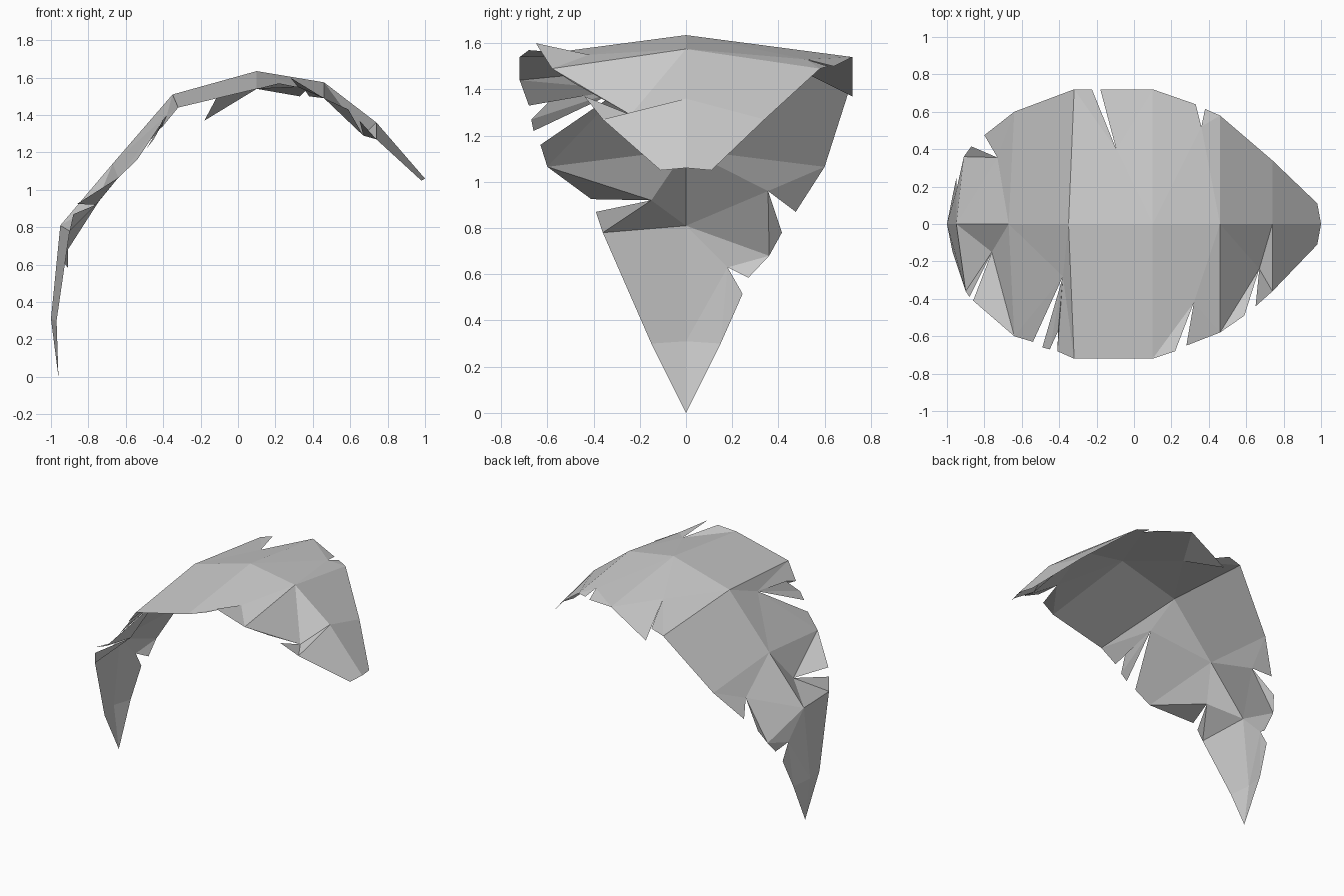
import bpy
import bmesh

cube = bpy.data.objects.get("Cube")
if cube:
    bpy.data.objects.remove(cube, do_unlink=True)


def make_material(name, value):
    mat = bpy.data.materials.new(name)
    mat.use_nodes = True
    colour = (value, value, value, 1.0)
    mat.diffuse_color = colour
    mat.node_tree.nodes["Principled BSDF"].inputs["Base Color"].default_value = colour
    return mat


# Midrib from the blunt stem end, over the crest, down to the hanging tip
midrib = [(1, 0, 1.06), (.74, 0, 1.36), (.46, 0, 1.575), (.1, 0, 1.635),
          (-.35, 0, 1.51), (-.67, 0, 1.14), (-.95, 0, .81), (-1, 0, .31), (-.96, 0, 0)]

# Rim points facing each midrib point, shared by both halves where possible
back_rim = [(.98, .11, 1.05), (.74, .34, 1.27), (.46, .58, 1.49), (.1, .72, 1.54),
            (-.32, .72, 1.44), (-.64, .6, 1.065), (-.91, .36, .68), (-.97, .15, .3)]
front_rim = [(x, -y, z) for x, y, z in back_rim]
front_rim[1] = (.74, -.36, 1.27)
front_rim[6] = (-.9, -.36, .78)

# Tears by segment: position of the deepest point, then the torn rim points
back_tears = {
    2: (1, [(.38, .615, 1.5), (.36, .52, 1.53), (.33, .64, 1.5)]),
    3: (1, [(-.18, .72, 1.37), (-.095, .4, 1.53), (-.225, .72, 1.47)]),
    5: (1, [(-.8, .475, .87), (-.73, .355, .96), (-.87, .415, .78)]),
    6: (1, [(-.91, .27, .585), (-.95, .18, .63), (-.95, .245, .515)]),
}
front_tears = {
    1: (1, [(.65, -.44, 1.37), (.67, -.24, 1.29), (.59, -.49, 1.43)]),
    2: (1, [(.28, -.65, 1.6), (.32, -.42, 1.55), (.22, -.68, 1.57)]),
    4: (4, [(-.41, -.68, 1.33), (-.405, -.57, 1.37), (-.45, -.67, 1.27),
            (-.49, -.66, 1.22), (-.38, -.28, 1.4), (-.54, -.63, 1.16)]),
    5: (1, [(-.86, -.41, .925), (-.76, -.15, .92), (-.88, -.39, .87)]),
}
# Segment order in the list above runs from stem to tip
front_tears[1][1].sort(key=lambda p: -p[0] if p[1] < -.3 else -.62)


def add_face(bm, points, flip):
    if flip:
        points = points[::-1]
    bm.faces.new([bm.verts.new(p) for p in points])


def build_half(bm, rim, tears, flip):
    """One side of the blade; torn segments fan out from their deepest point."""
    for i in range(len(rim) - 1):
        deepest, torn = tears.get(i, (None, []))
        outline = [midrib[i], rim[i], *torn, rim[i + 1], midrib[i + 1]]
        if deepest is None:
            add_face(bm, outline, flip)
            continue
        start = deepest + 2
        ring = outline[start:] + outline[:start]
        for a, b in zip(ring[1:], ring[2:]):
            add_face(bm, [ring[0], a, b], flip)
    # Pointed tip
    add_face(bm, [midrib[-2], rim[-1], midrib[-1]], flip)


# Curled leaf blade
bm = bmesh.new()
build_half(bm, back_rim, back_tears, False)
build_half(bm, front_rim, front_tears, True)
bmesh.ops.remove_doubles(bm, verts=bm.verts[:], dist=.001)
mesh = bpy.data.meshes.new("leaf_blade")
bm.to_mesh(mesh)
bm.free()
mesh.materials.append(make_material("pale_grey", .6))
leaf = bpy.data.objects.new("leaf_blade", mesh)
bpy.context.collection.objects.link(leaf)
